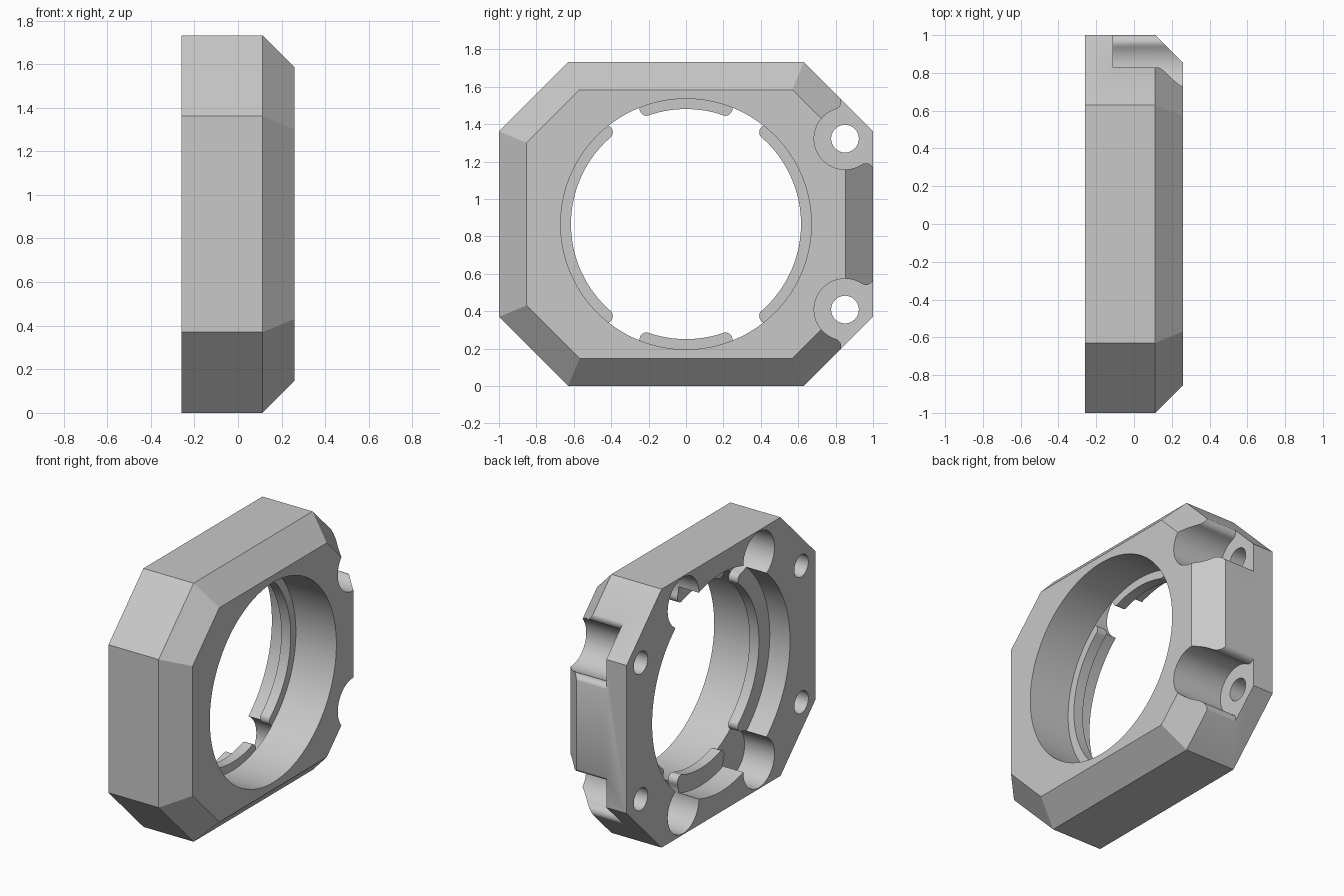
import bpy, bmesh
from math import sin, cos, pi, radians, sqrt, acos, tau
from mathutils import Vector

cube = bpy.data.objects.get("Cube")
if cube:
    bpy.data.objects.remove(cube, do_unlink=True)

# Main dimensions
BACK, FRONT, BEVEL = -0.26, 0.26, 0.148
HALF_Y, HALF_Z, DIAG = 1.0, 0.866, 1.496
FLOOR, LIP = -0.11, -0.04
FILLET = 0.04
HOLE_Y, HOLE_Z = 0.85, 0.457

grey = bpy.data.materials.new("plain grey")
grey.use_nodes = True
grey.diffuse_color = (0.58, 0.58, 0.58, 1)
grey.node_tree.nodes["Principled BSDF"].inputs["Base Color"].default_value = grey.diffuse_color


def polar(r, a):
    return Vector((r * cos(a), r * sin(a)))


def angle(v):
    return Vector((1, 0)).angle_signed(v) * -1


def arc(c, r, a, b, steps, ccw=True):
    """Points on an arc from angle a to angle b."""
    sweep = (b - a) % tau if ccw else -((a - b) % tau)
    return [c + polar(r, a + sweep * i / steps) for i in range(steps + 1)]


def circle(c, r, n):
    return [c + polar(r, tau * i / n) for i in range(n)]


def loft(name, rings):
    """Closed solid through (x, outline) rings."""
    bm = bmesh.new()
    loops = [[bm.verts.new((x, p[0], p[1])) for p in pts] for x, pts in rings]
    for a, b in zip(loops, loops[1:]):
        for i in range(len(a)):
            j = (i + 1) % len(a)
            bm.faces.new((a[i], a[j], b[j], b[i]))
    bm.faces.new(loops[0])
    bm.faces.new(loops[-1])
    bmesh.ops.recalc_face_normals(bm, faces=bm.faces)
    mesh = bpy.data.meshes.new(name)
    bm.to_mesh(mesh)
    bm.free()
    mesh.materials.append(grey)
    ob = bpy.data.objects.new(name, mesh)
    bpy.context.collection.objects.link(ob)
    return ob


def octagon(d):
    w, h, s = HALF_Y - d, HALF_Z - d, DIAG - d * sqrt(2)
    quarter = [(w, s - w), (s - h, h)]
    top = quarter + [(-y, z) for y, z in reversed(quarter)]
    return top + [(-y, -z) for y, z in top]


def notch(c, r, b1, e1, b2, e2, outside):
    """Round pocket with an open side whose two corners are filleted."""
    a1, a2 = angle(b1 - c), angle(b2 - c)
    return (arc(c, r, a1, a2, 48)
            + arc(b2, FILLET, a2 + pi, e2, 10, False)[1:]
            + outside
            + arc(b1, FILLET, e1, a1 + pi, 10, False)[:-1])


# Octagonal frame with one bevelled side
frame = loft("octagonal_frame", [(BACK, octagon(0)), (FRONT - BEVEL, octagon(0)),
                                 (FRONT, octagon(BEVEL))])
cutters = []


def cut(name, pts, x0, x1):
    cutters.append(loft(name, [(x0, pts), (x1, pts)]))


# Stepped central bore leaving a thin lip
O = Vector((0, 0))
cut("front_bore", circle(O, 0.67, 128), LIP, 0.4)
cut("back_bore", circle(O, 0.73, 128), -0.4, FLOOR)
cut("lip_opening", circle(O, 0.615, 128), -0.35, 0.35)

# Four scallops interrupting the lip
R, D, B = 0.165, 0.8, 0.613 + FILLET
spread = acos((D * D + B * B - (R + FILLET) ** 2) / (2 * D * B))
for deg in (60, 120, 240, 300):
    t = radians(deg)
    b1, b2 = polar(B, t - spread), polar(B, t + spread)
    pts = notch(polar(D, t), R, b1, t - spread + pi, b2, t + spread + pi,
                [b2 * 0.7, b1 * 0.7])
    cut("scallop", pts, -0.38, LIP + 0.001)

# Screw pockets breaking out through the corners on one side
c = Vector((HOLE_Y, HOLE_Z))
reach, gap = R + FILLET, 0.002
side = HALF_Y + gap - FILLET - HOLE_Y
b2 = c + Vector((side, -sqrt(reach ** 2 - side ** 2)))
n, along = polar(1, pi / 4), polar(1, 3 * pi / 4)
slope = DIAG / sqrt(2) + gap - FILLET - c.dot(n)
b1 = c + n * slope + along * sqrt(reach ** 2 - slope ** 2)
pocket = notch(c, R, b1, pi / 4, b2, 0,
               [Vector((1.3, b2.y)), Vector((1.3, 0.9)), b1 + n * 0.3])
for s in (1, -1):
    cut("screw_pocket", [(p[0], p[1] * s) for p in pocket], FLOOR, 0.42)
    # Through holes under the pockets, blind holes on the other side
    cut("through_hole", circle(Vector((HOLE_Y, HOLE_Z * s)), 0.074, 40), -0.4, 0.3)
    cut("blind_hole", circle(Vector((-HOLE_Y, HOLE_Z * s)), 0.074, 40), -0.4, 0.0)

# Carve the frame
bpy.context.view_layer.objects.active = frame
for tool in cutters:
    tool.hide_render = True
    mod = frame.modifiers.new(tool.name, "BOOLEAN")
    mod.operation = "DIFFERENCE"
    mod.solver = "EXACT"
    mod.object = tool
    bpy.ops.object.modifier_apply(modifier=mod.name)
for tool in cutters:
    bpy.data.objects.remove(tool, do_unlink=True)

frame.location.z = HALF_Z
bpy.ops.object.select_all(action="DESELECT")
frame.select_set(True)
bpy.ops.object.shade_smooth_by_angle(angle=radians(25))
